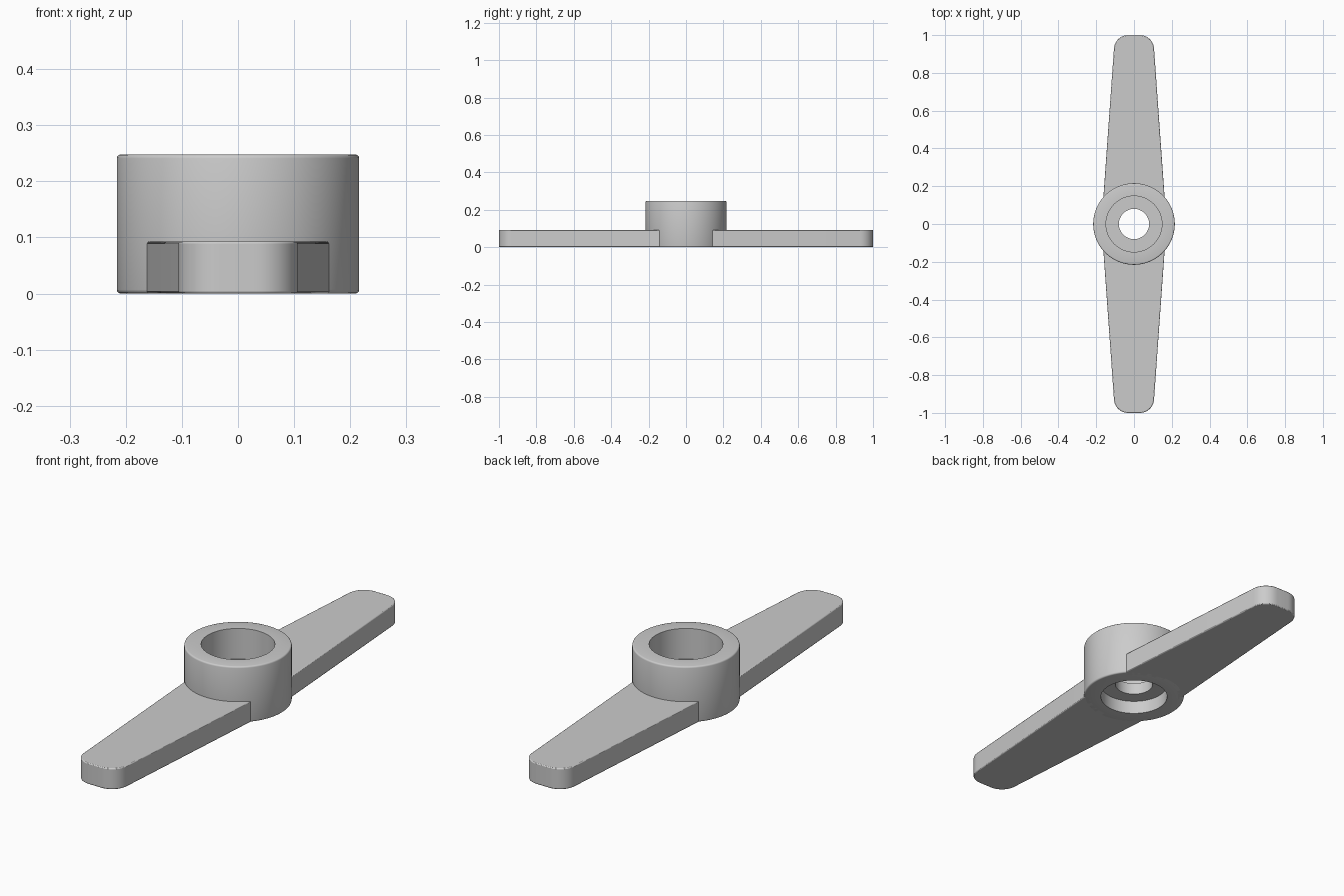
import bpy, bmesh, math
from mathutils import Vector

cube = bpy.data.objects.get("Cube")
if cube:
    bpy.data.objects.remove(cube, do_unlink=True)

grey = bpy.data.materials.new("light_grey_plastic")
grey.use_nodes = True
colour = (0.6, 0.6, 0.6, 1)
grey.diffuse_color = colour
grey.node_tree.nodes["Principled BSDF"].inputs["Base Color"].default_value = colour


def finish(bm, name, bevel_width):
    bmesh.ops.recalc_face_normals(bm, faces=bm.faces)
    mesh = bpy.data.meshes.new(name)
    bm.to_mesh(mesh)
    bm.free()
    mesh.materials.append(grey)
    obj = bpy.data.objects.new(name, mesh)
    bpy.context.collection.objects.link(obj)
    bpy.ops.object.select_all(action='DESELECT')
    obj.select_set(True)
    bpy.context.view_layer.objects.active = obj
    bpy.ops.object.shade_smooth_by_angle(angle=math.radians(35))
    if bevel_width:
        mod = obj.modifiers.new("edge_rounding", 'BEVEL')
        mod.width = bevel_width
        mod.segments = 2
        mod.limit_method = 'ANGLE'
        mod.angle_limit = math.radians(50)
    return obj


# Hub: stepped bore with a thin web, revolved around z
def make_hub(outer=0.216, height=0.248, edge=0.007, segments=96):
    profile = [(0.08, 0.06), (0.143, 0.06), (0.143, 0)]
    for z, start in ((edge, -90), (height - edge, 0)):
        for step in range(4):
            a = math.radians(start + step * 30)
            profile.append((outer - edge + edge * math.cos(a), z + edge * math.sin(a)))
    profile += [(0.148, height), (0.148, 0.113), (0.08, 0.113)]
    bm = bmesh.new()
    rings = []
    for i in range(segments):
        a = math.tau * i / segments
        rings.append([bm.verts.new((r * math.cos(a), r * math.sin(a), z)) for r, z in profile])
    n = len(profile)
    for i in range(segments):
        here, there = rings[i], rings[(i + 1) % segments]
        for j in range(n):
            k = (j + 1) % n
            bm.faces.new((here[j], there[j], there[k], here[k]))
    return finish(bm, "hub", 0)


# Arm: tapered plate with a rounded tip, its root buried in the hub wall
def make_arm(name, side, height=0.093, radius=0.075):
    slope = 0.071
    tilt = math.atan(slope)
    tip_half = 0.101
    cy = 1 - radius
    cx = tip_half + slope * radius - radius / math.cos(tilt)
    half = [(0.166, 0.086)]
    for step in range(11):
        a = tilt + (math.pi / 2 - tilt) * step / 10
        half.append((cx + radius * math.cos(a), cy + radius * math.sin(a)))
    outline = half + [(-x, y) for x, y in reversed(half)]
    for step in range(1, 12):
        a = math.radians(152.6 - 125.2 * step / 12)
        outline.append((0.187 * math.cos(a), 0.187 * math.sin(a)))
    bm = bmesh.new()
    base = bm.faces.new([bm.verts.new((x * side, y * side, 0)) for x, y in outline])
    new = bmesh.ops.extrude_face_region(bm, geom=[base])["geom"]
    top = [v for v in new if isinstance(v, bmesh.types.BMVert)]
    bmesh.ops.translate(bm, verts=top, vec=Vector((0, 0, height)))
    return finish(bm, name, 0.004)


make_hub()
make_arm("front_arm", -1)
make_arm("back_arm", 1)
